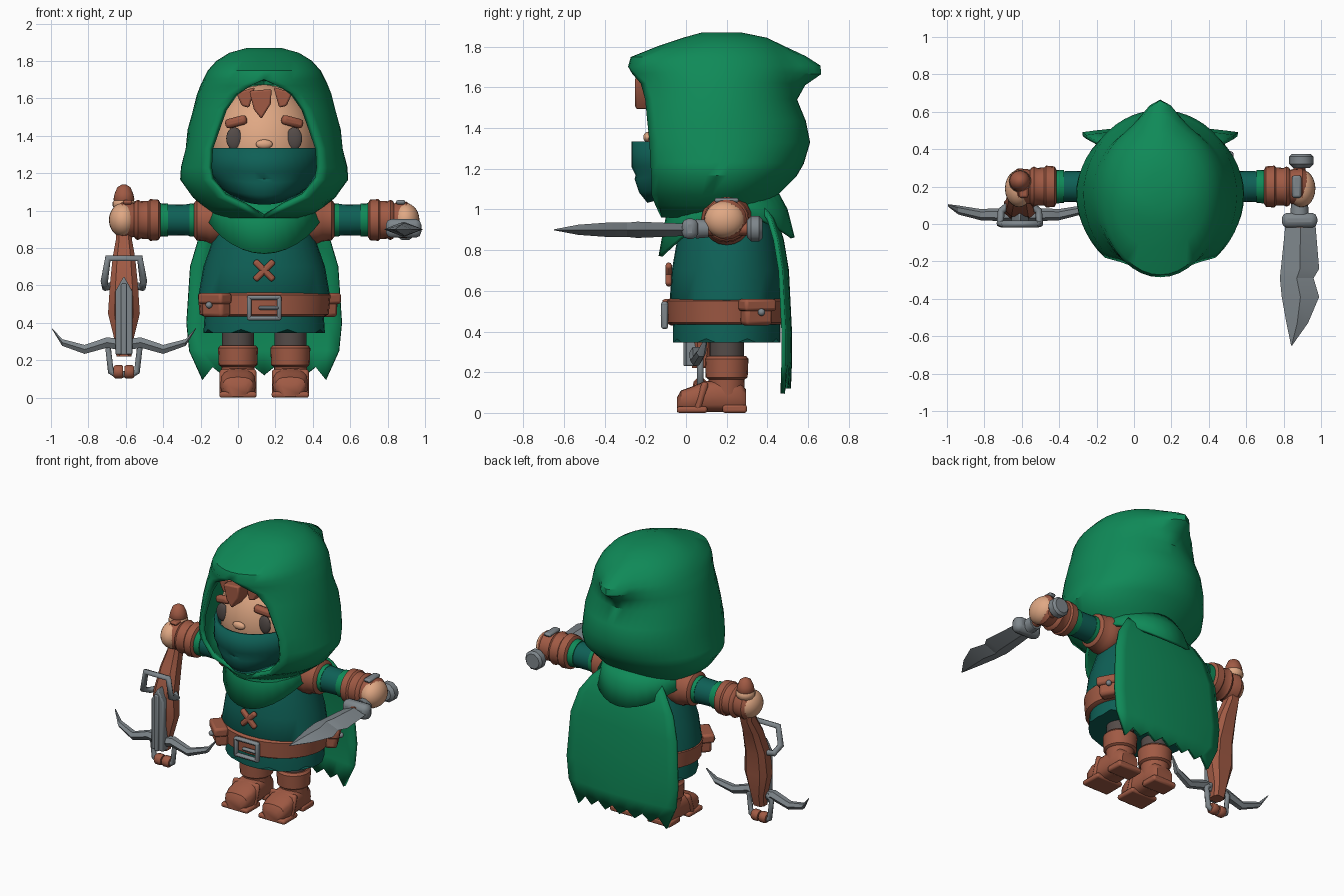
import bpy, bmesh, math
from math import sin, cos, pi, radians, sqrt
from mathutils import Vector

if "Cube" in bpy.data.objects:
    bpy.data.objects.remove(bpy.data.objects["Cube"])

CX, CY = 0.14, 0.2          # body axis

def material(name, r, g, b):
    m = bpy.data.materials.new(name)
    m.diffuse_color = [((c / 255 + 0.055) / 1.055) ** 2.4 for c in (r, g, b)] + [1]
    m.use_nodes = True
    m.node_tree.nodes["Principled BSDF"].inputs["Base Color"].default_value = m.diffuse_color
    return m

GREEN = material("cloak green", 15, 138, 88)
TEAL = material("tunic teal", 14, 96, 86)
BROWN = material("leather brown", 160, 90, 68)
SKIN = material("skin", 224, 168, 132)
STEEL = material("steel grey", 126, 134, 139)
DARK = material("dark cloth", 84, 75, 72)

def finish(name, bm, mat, solid=0, bevel=0, angle=40):
    bmesh.ops.remove_doubles(bm, verts=bm.verts, dist=0.0005)
    bmesh.ops.recalc_face_normals(bm, faces=bm.faces)
    me = bpy.data.meshes.new(name)
    bm.to_mesh(me)
    bm.free()
    ob = bpy.data.objects.new(name, me)
    bpy.context.collection.objects.link(ob)
    me.materials.append(mat)
    if solid:
        s = ob.modifiers.new("thickness", 'SOLIDIFY')
        s.thickness, s.offset = solid, 0
    if bevel:
        b = ob.modifiers.new("soft edges", 'BEVEL')
        b.width, b.segments = bevel, 2
    bpy.ops.object.select_all(action='DESELECT')
    ob.select_set(True)
    bpy.context.view_layer.objects.active = ob
    bpy.ops.object.shade_smooth_by_angle(angle=radians(angle))
    return ob

def loft(name, rows, mat, closed=True, caps=(True, True), **kw):
    bm = bmesh.new()
    vs = [[bm.verts.new(p) for p in row] for row in rows]
    n = len(rows[0])
    for a, b in zip(vs, vs[1:]):
        for i in range(n if closed else n - 1):
            j = (i + 1) % n
            bm.faces.new((a[i], a[j], b[j], b[i]))
    for use, row in zip(caps, (vs[0], vs[-1])):
        if use:
            bm.faces.new(row)
    return finish(name, bm, mat, **kw)

def oval(z, rx, ry, wave=0, n=32):
    return [(CX + rx * sin(2 * pi * i / n), CY - ry * cos(2 * pi * i / n),
             z + wave * (i % 4 == 2)) for i in range(n)]

def lathe(name, profile, origin, axis, mat, n=20, **kw):
    q = Vector(axis).to_track_quat('Z', 'Y')
    o = Vector(origin)
    rows = [[o + q @ Vector((r * cos(2 * pi * i / n), r * sin(2 * pi * i / n), d))
             for i in range(n)] for d, r in profile]
    return loft(name, rows, mat, **kw)

def ball(name, loc, size, mat):
    bm = bmesh.new()
    bmesh.ops.create_uvsphere(bm, u_segments=24, v_segments=14, radius=1)
    for v in bm.verts:
        v.co = [c + s * k for c, s, k in zip(loc, size, v.co)]
    return finish(name, bm, mat, angle=60)

def box(name, loc, size, mat, rot=(0, 0, 0), bevel=0.012):
    bm = bmesh.new()
    bmesh.ops.create_cube(bm, size=1)
    for v in bm.verts:
        v.co = [s * k for s, k in zip(size, v.co)]
    ob = finish(name, bm, mat, bevel=bevel)
    ob.location, ob.rotation_euler = loc, rot
    return ob

def plate(name, outline, y0, y1, mat, bevel=0.01):
    return loft(name, [[(x, y, z) for x, z in outline] for y in (y0, y1)], mat, bevel=bevel)

def rod(name, pts, r, mat):
    cu = bpy.data.curves.new(name, 'CURVE')
    cu.dimensions, cu.bevel_depth, cu.bevel_resolution = '3D', r, 2
    cu.use_fill_caps = True
    sp = cu.splines.new('POLY')
    sp.points.add(len(pts) - 1)
    for p, c in zip(sp.points, pts):
        p.co = (*c, 1)
    ob = bpy.data.objects.new(name, cu)
    bpy.context.collection.objects.link(ob)
    cu.materials.append(mat)
    bpy.ops.object.select_all(action='DESELECT')
    ob.select_set(True)
    bpy.context.view_layer.objects.active = ob
    bpy.ops.object.convert(target='MESH')

# hood: rows of height, half width, front edge, back edge, half opening
rows = []
for z, w, e, yb, o in [
        (.97, .24, -.11, .36, 0), (1.03, .31, -.14, .40, .10), (1.08, .37, -.16, .44, .21),
        (1.17, .435, -.16, .53, .28), (1.23, .43, -.165, .565, .29), (1.33, .405, -.17, .595, .285),
        (1.43, .395, -.18, .575, .25), (1.54, .365, -.19, .53, .21), (1.62, .345, -.21, .53, .15),
        (1.67, .325, -.25, .54, .07), (1.70, .31, -.27, .53, 0), (1.74, .29, -.26, .51, 0),
        (1.79, .245, -.13, .46, 0), (1.83, .18, -.01, .39, 0), (1.855, .09, .08, .27, 0)]:
    t0, yc, n = math.asin(o / w), 0.16, 40
    rf, row = (yc - e) / cos(t0), []
    for i in range(n + 1):
        t = t0 + (2 * pi - 2 * t0) * i / n
        tip = 0.12 * math.exp(-((t - pi) / 0.3) ** 2 - ((z - 1.69) / 0.07) ** 2)
        row.append((CX + w * sin(t), yc - (rf if cos(t) > 0 else yb - yc) * cos(t) + tip, z))
    rows.append(row)
loft("hood", rows, GREEN, closed=False, caps=(False, True), solid=0.03)

# cowl over the shoulders, lowest at the front
rows = []
for f, rx, ry in [(0, .20, .24), (.4, .27, .29), (1, .31, .325)]:
    row = []
    for i in range(32):
        t = 2 * pi * i / 32
        low = 0.98 - 0.21 * max(cos(t), 0) ** 1.5 - 0.12 * max(-cos(t), 0) ** 2
        row.append((CX + rx * sin(t), CY - ry * cos(t), 1.09 + f * (low - 1.09)))
    rows.append(row)
loft("cowl", rows, GREEN, caps=(False, False), solid=0.02)

# cape with a ragged hem
rows = []
for z, hw, y in [(1.03, .20, .39), (.95, .28, .44), (.85, .35, .47), (.7, .395, .495),
                 (.4, .415, .51), (.25, .40, .51), (.12, .33, .505)]:
    rows.append([(CX + hw * u / 6, y - 0.03 * (u / 6) ** 2,
                  z + (0.045 * (u % 2) - 0.025 * (abs(u) == 6) if z < 0.2 else 0))
                 for u in range(-6, 7)])
loft("cape", rows, GREEN, closed=False, caps=(False, False), solid=0.022)

# head and face
ball("head", (CX, .12, 1.34), (.29, .31, .335), SKIN)
ball("nose", (CX, -.19, 1.355), (.045, .02, .025), SKIN)
rows = []
for z, hw, yf in [(1.335, .28, -.255), (1.21, .285, -.255), (1.17, .275, -.235),
                  (1.15, .265, -.24), (1.09, .23, -.22), (1.04, .17, -.18)]:
    row = []
    for i in range(17):
        t = radians(-78 + 156 * i / 16)
        row.append((CX + hw * sin(t), .1 - (.1 - yf) * cos(t),
                    z + .05 * sin(t) ** 2 * (1.335 - z) / .3))
    rows.append(row)
loft("mask", rows, TEAL, closed=False, caps=(False, False), solid=0.025)
for s in (-1, 1):
    ball("eye", (CX + s * .16, -.14, 1.385), (.043, .018, .06), DARK)
    box("eyebrow", (CX + s * .15, -.14, 1.475), (.12, .05, .05), BROWN, (0, s * .25, s * .3), .018)
    plate("side_lock", [(CX + s * x, z) for x, z in
                        [(.05, 1.66), (.15, 1.63), (.12, 1.56), (.08, 1.55)]], -.20, -.08, BROWN)
plate("fringe", [(.06, 1.64), (.18, 1.65), (.175, 1.57), (.125, 1.49), (.085, 1.54)], -.25, -.12, BROWN)

# tunic, skirt, belt
loft("skirt", [oval(.345, .325, .265, .02), oval(.42, .32, .265), oval(.56, .30, .25)], TEAL)
loft("tunic", [oval(.53, .33, .265), oval(.555, .35, .28), oval(.7, .325, .27),
               oval(.9, .255, .235), oval(1.06, .18, .17)], TEAL)
loft("belt", [oval(.435, .325, .275), oval(.445, .345, .29), oval(.55, .355, .295),
              oval(.565, .33, .275)], BROWN)
for x in (.06, .22):
    box("buckle_side", (x, -.105, .48), (.025, .035, .13), STEEL)
for z in (.425, .535):
    box("buckle_bar", (CX, -.105, z), (.185, .035, .025), STEEL)
box("buckle_prong", (.165, -.11, .48), (.11, .03, .022), STEEL)
for a in (-44, 118):
    t = radians(a)
    def out(d, z):
        return (CX + (.35 + d) * sin(t), CY - (.29 + d) * cos(t), z)
    box("pouch", out(.02, .485), (.15, .08, .11), BROWN, (0, 0, t), .02)
    box("pouch_flap", out(.03, .53), (.175, .09, .06), BROWN, (0, 0, t), .015)
    ball("pouch_button", out(.075, .495), (.018, .018, .018), STEEL)
for s in (-1, 1):
    box("chest_stitch", (CX, -.085, .68), (.145, .03, .035), BROWN, (0, s * pi / 4, 0))

# limbs, mirrored about the body axis
for s in (-1, 1):
    ax = (s, 0, 0)
    def arm(name, prof, mat):
        lathe(name, prof, (CX, CY, .95), ax, mat)
    arm("sleeve", [(.15, .09), (.6, .08)], TEAL)
    arm("shoulder_guard", [(.20, .11), (.22, .125), (.29, .125), (.31, .115), (.36, .11), (.375, .09)], BROWN)
    arm("upper_trim", [(.37, .09), (.4, .087)], GREEN)
    arm("lower_trim", [(.515, .088), (.565, .09)], GREEN)
    arm("bracer", [(.555, .09), (.565, .108), (.61, .112), (.62, .102), (.66, .1), (.675, .108),
                   (.69, .1), (.70, .08)], BROWN)
    arm("glove", [(.68, .08), (.70, .092), (.76, .098), (.785, .08)], BROWN)
    ball("hand", (CX + s * .755, CY - .01, .95), (.075, .10, .09), SKIN)
    box("glove_plate", (CX + s * .73, CY, 1.045), (.05, .12, .025), STEEL if s > 0 else BROWN)
    x = CX + s * .14
    lathe("trouser_leg", [(.2, .085), (.45, .085)], (x, .2, 0), (0, 0, 1), DARK)
    lathe("boot_shaft", [(.08, .085), (.19, .09)], (x, .2, 0), (0, 0, 1), BROWN)
    lathe("boot_cuff", [(.165, .09), (.175, .103), (.265, .107), (.28, .095)], (x, .2, 0), (0, 0, 1), BROWN)
    rows = []
    for y, hw, top in [(-.045, .05, .07), (-.025, .08, .105), (.03, .095, .125), (.09, .092, .15),
                       (.2, .085, .16), (.27, .08, .14), (.295, .06, .11)]:
        rows.append([(x + hw * math.copysign(abs(cos(a)) ** .7, cos(a)), y,
                      .005 + top / 2 * (1 + math.copysign(abs(sin(a)) ** .6, sin(a))))
                     for a in [2 * pi * i / 16 for i in range(16)]])
    loft("boot_foot", rows, BROWN)
    box("boot_sole_front", (x, .03, .016), (.2, .15, .032), BROWN)
    box("boot_heel", (x, .24, .02), (.175, .12, .04), BROWN)
    box("boot_strap", (x, .075, .08), (.197, .035, .15), BROWN, (-.3, 0, 0), .015)

# dagger in the right hand
DX, DZ = .885, .905
lathe("dagger_grip", [(-.33, .032), (.02, .032)], (DX, 0, DZ), (0, -1, 0), BROWN, n=12)
lathe("dagger_pommel", [(-.375, .05), (-.36, .065), (-.32, .065), (-.30, .045)], (DX + .01, 0, DZ),
      (0, -1, 0), STEEL, n=10)
lathe("dagger_collar", [(-.11, .045), (-.05, .05)], (DX, 0, DZ), (0, -1, 0), STEEL, n=10)
box("dagger_guard", (DX, .02, DZ), (.19, .08, .1), STEEL, bevel=.03)
loft("dagger_blade", [[(a, y, .9), ((a + b) / 2, y, .9 + h), (b, y, .9), ((a + b) / 2, y, .9 - h)]
     for y, a, b, h in [(0, .81, .97, .03), (-.24, .785, .99, .04), (-.29, .78, .96, .035),
                        (-.39, .79, .99, .035), (-.53, .815, .93, .025), (-.65, .84, .845, .002)]],
     STEEL, angle=15)

# crossbow in the left hand, pointing down
BX = -.61
loft("crossbow_stock", [[(BX + i * hx * k, y + j * hy * m, z) for i, j, k, m in
     [(-1, -1, .6, 1), (1, -1, .6, 1), (1, -1, 1, .5), (1, 1, 1, .5), (1, 1, .6, 1), (-1, 1, .6, 1),
      (-1, 1, 1, .5), (-1, -1, 1, .5)]] for z, hx, y, hy in
     [(1.06, .045, .23, .045), (.85, .042, .2, .05), (.75, .06, .15, .055), (.6, .075, .1, .06),
      (.45, .085, .09, .06), (.3, .048, .08, .05), (.22, .04, .07, .04)]], BROWN, angle=30)
lathe("stock_knob", [(1.04, .045), (1.06, .056), (1.09, .05), (1.125, .035), (1.14, .01)],
      (BX, .23, 0), (0, 0, 1), BROWN)
lathe("thumb", [(1.01, .05), (1.025, .06), (1.045, .06), (1.06, .05)], (BX, .23, 0), (0, 0, 1), SKIN)
plate("crossbow_rail", [(BX - .045, .23), (BX + .045, .23), (BX + .045, .57), (BX, .65), (BX - .045, .57)],
      .0, .06, STEEL, .008)
box("rail_ridge", (BX, -.002, .42), (.03, .02, .38), STEEL, bevel=.006)
for s in (-1, 1):
    loft("bow_limb", [[(BX + s * d, y + j * hy, z + k * hz) for j, k in
         [(-1, 0), (-.5, 1), (.5, 1), (1, 0), (.5, -1), (-.5, -1)]] for d, y, z, hz, hy in
         [(0, .05, .28, .03, .035), (.09, .05, .295, .028, .035), (.21, .05, .258, .024, .03),
          (.33, .075, .295, .018, .024), (.385, .1, .37, .003, .006)]], STEEL, angle=30)
    lathe("stirrup_roller", [(.004, .03), (.012, .036), (.045, .036), (.055, .028)],
          (BX, .07, .138), (s, 0, 0), BROWN, n=12)
rod("stirrup", [(BX + x, .07, z) for x, z in [(-.05, .3), (-.085, .27), (-.07, .14), (-.045, .125),
    (.045, .125), (.07, .14), (.085, .27), (.05, .3)]], .017, STEEL)
rod("string_bracket", [(BX + x, y, z) for x, y, z in [(-.06, .1, .6), (-.1, .07, .59), (-.105, .0, .62),
    (-.085, -.0, .745), (.085, -.0, .745), (.105, .0, .62), (.1, .07, .59), (.06, .1, .6)]], .02, STEEL)
